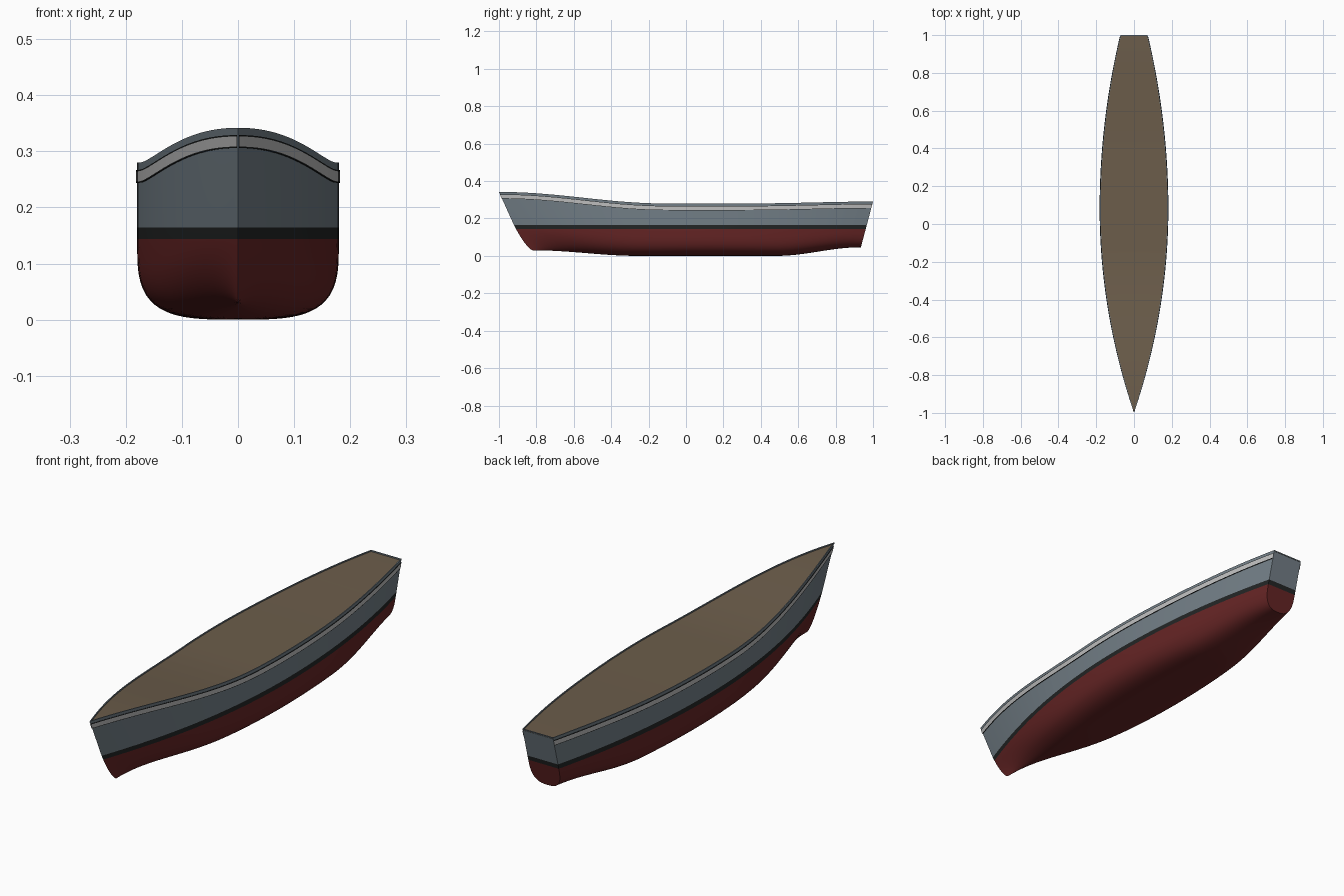
import bpy, bmesh, math

if "Cube" in bpy.data.objects:
    bpy.data.objects.remove(bpy.data.objects["Cube"])

N = 64          # stations along the length
BILGE = 14      # rows around the bilge curve
W0, W1 = 0.144, 0.164   # boot stripe lower and upper height


def mat(name, rgb):
    m = bpy.data.materials.new(name)
    m.diffuse_color = (*rgb, 1)
    m.use_nodes = True
    m.node_tree.nodes["Principled BSDF"].inputs["Base Color"].default_value = m.diffuse_color
    return m


grey = mat("hull grey", (0.17, 0.21, 0.24))
red = mat("bottom red", (0.13, 0.018, 0.018))
black = mat("boot stripe black", (0.016, 0.018, 0.018))
light = mat("rail light grey", (0.52, 0.52, 0.52))
brown = mat("deck brown", (0.15, 0.11, 0.07))


def ease(t):
    t = max(0.0, min(1.0, t))
    return (1 - math.cos(math.pi * t)) / 2


def beam(y):        # half width at deck level
    if y < 0.08:
        return 0.18 * (1 - ((0.08 - y) / 1.08) ** 2)
    return 0.18 - 0.108 * ((y - 0.08) / 0.92) ** 2


def sheer(y):       # top edge height
    return 0.28 + 0.062 * ease((-0.1 - y) / 0.9) + 0.011 * ease((y - 0.3) / 0.75)


def keel(y):        # bottom height
    return 0.03 * ease((-0.25 - y) / 0.57) + 0.046 * ease((y - 0.48) / 0.455)


def station(u):
    """y function, half width, top and bottom heights of one section"""
    yt = -1 + 2 * u
    s, k = sheer(yt), keel(-0.82 + 1.755 * u)

    def y_at(z):
        f = max(0.0, min(1.0, (z - k) / (s - k)))
        bow, stern = -0.82 - 0.18 * f ** 0.7, 0.935 + 0.065 * f
        return bow + (stern - bow) * u
    return y_at, max(0.0, beam(yt)), s, k


def hull_section(u):
    y_at, b, s, k = station(u)
    n = 1.7 + 1.8 * ease(u / 0.4) - 0.7 * ease((u - 0.7) / 0.3)
    pts = []
    for i in range(BILGE + 1):
        a = math.pi / 2 * i / BILGE
        x = b * math.sin(a) ** (2 / n)
        z = k + (W0 - k) * (1 - max(0.0, math.cos(a)) ** (2 / n))
        pts.append((x, y_at(z), z))
    pts += [(b, y_at(z), z) for z in (W1, s)]
    # narrow top rim and the inner drop to the deck
    r = max(0.0, b - 0.004)
    pts += [(r, y_at(s), s), (r, y_at(s), s - 0.006)]
    return pts


def rail_section(u):
    y_at, b, s, k = station(u)
    o = 0.002
    prof = [(0, .036), (o, .036), (o, .0335), (o, .0155), (o, .013), (0, .013)]
    return [(b + dx, y_at(s - d), s - d) for dx, d in prof]


def deck_section(u):
    y_at, b, s, k = station(u)
    return [(0, y_at(s), s - 0.005), (max(0.0, b - 0.003), y_at(s), s - 0.005)]


def loft(name, section, mats, pick, cap_rows=0):
    """Loft both sides through all stations; cap_rows closes the stern."""
    bm = bmesh.new()
    for sgn in (1, -1):
        grid = [[bm.verts.new((sgn * x, y, z)) for x, y, z in section(i / N)]
                for i in range(N + 1)]
        for a, b in zip(grid, grid[1:]):
            for j in range(len(a) - 1):
                q = [a[j], b[j], b[j + 1], a[j + 1]]
                f = bm.faces.new(q if sgn > 0 else q[::-1])
                f.material_index = pick(j)
        if cap_rows:    # flat transom, in strips to the centre line
            end = section(1)
            mid = [bm.verts.new((0, y, z)) for x, y, z in end[:cap_rows + 1]]
            rim = [bm.verts.new((sgn * x, y, z)) for x, y, z in end[:cap_rows + 1]]
            for j in range(cap_rows):
                q = [mid[j], mid[j + 1], rim[j + 1], rim[j]]
                f = bm.faces.new(q if sgn > 0 else q[::-1])
                f.material_index = pick(j)
            # rim across the top of the transom
            x, y, z = end[cap_rows]
            if sgn > 0:
                c = [bm.verts.new(p) for p in ((-x, y, z), (x, y, z), (x, y - .004, z), (-x, y - .004, z))]
                bm.faces.new(c[::-1]).material_index = pick(cap_rows)
                d = [bm.verts.new((v.co.x, v.co.y, v.co.z - .006)) for v in c[2:]]
                bm.faces.new((c[2], c[3], d[1], d[0])).material_index = pick(cap_rows)
    bmesh.ops.remove_doubles(bm, verts=bm.verts, dist=1e-5)
    bmesh.ops.dissolve_degenerate(bm, dist=1e-5, edges=bm.edges)
    bmesh.ops.recalc_face_normals(bm, faces=bm.faces)
    me = bpy.data.meshes.new(name)
    bm.to_mesh(me)
    bm.free()
    for m in mats:
        me.materials.append(m)
    ob = bpy.data.objects.new(name, me)
    bpy.context.collection.objects.link(ob)
    bpy.ops.object.select_all(action='DESELECT')
    ob.select_set(True)
    bpy.context.view_layer.objects.active = ob
    bpy.ops.object.shade_smooth_by_angle(angle=math.radians(25))
    return ob


# hull shell: red bottom, black boot stripe, grey topsides and rim
loft("hull", hull_section, [red, black, grey],
     lambda j: 0 if j < BILGE else (1 if j == BILGE else 2), cap_rows=BILGE + 2)

# light rub rail with thin dark edges, on both sides
loft("rub_rail", rail_section, [light, black], lambda j: 0 if j == 2 else 1)

# deck just below the rim
deck = loft("deck", deck_section, [brown], lambda j: 0)
if deck.data.polygons[0].normal.z < 0:
    deck.data.flip_normals()
